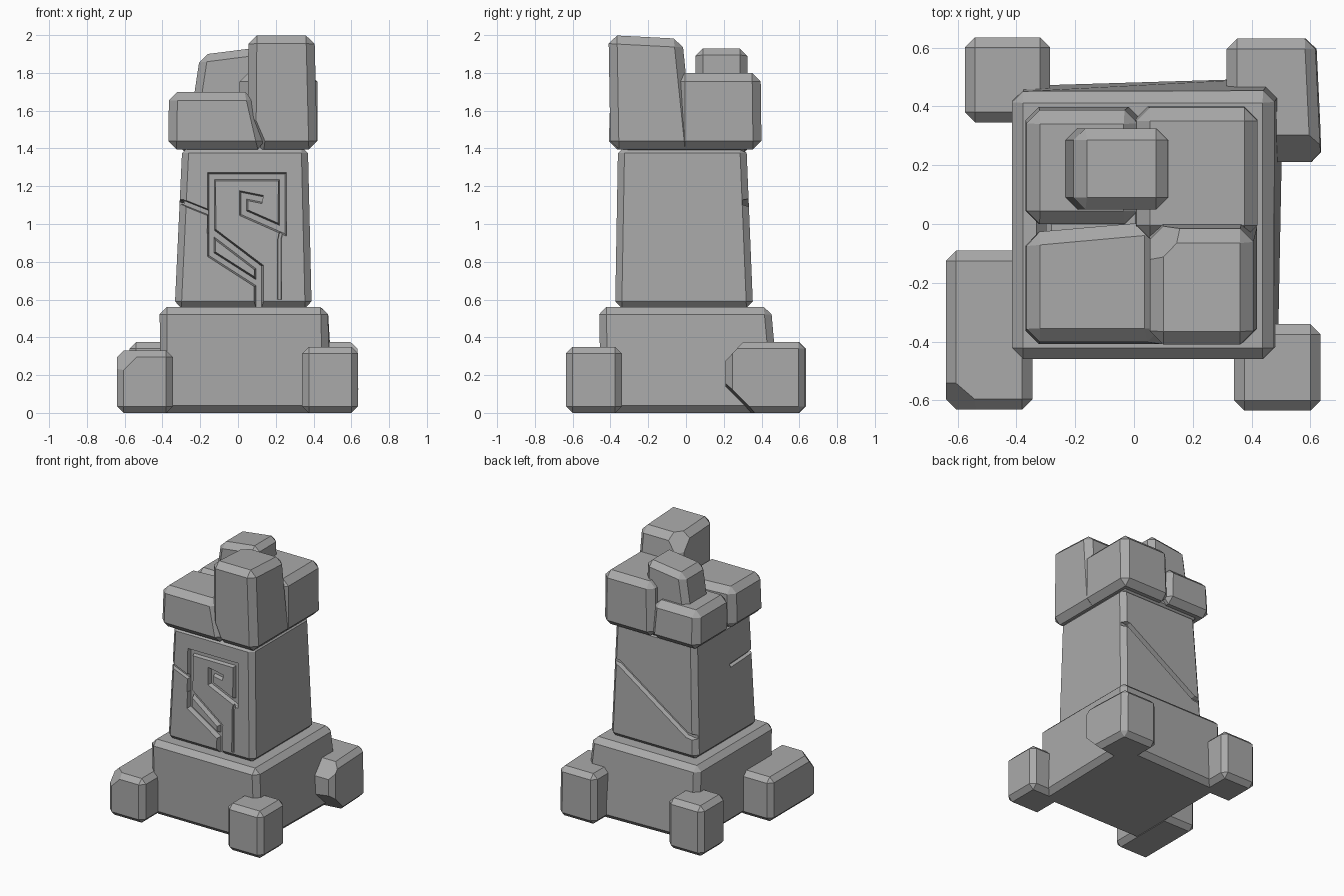
import bpy, bmesh
from mathutils import Vector

old = bpy.data.objects.get("Cube")
if old:
    bpy.data.objects.remove(old, do_unlink=True)

stone = bpy.data.materials.new("grey stone")
stone.use_nodes = True
GREY = (0.4, 0.4, 0.4, 1)
stone.diffuse_color = GREY
stone.node_tree.nodes["Principled BSDF"].inputs["Base Color"].default_value = GREY


def finish(name, bm):
    bmesh.ops.recalc_face_normals(bm, faces=bm.faces)
    mesh = bpy.data.meshes.new(name)
    bm.to_mesh(mesh)
    bm.free()
    mesh.materials.append(stone)
    obj = bpy.data.objects.new(name, mesh)
    bpy.context.collection.objects.link(obj)
    return obj


def chip(bm, point, normal):
    """Slice a flake off the block along a plane."""
    geom = bm.verts[:] + bm.edges[:] + bm.faces[:]
    cut = bmesh.ops.bisect_plane(bm, geom=geom, plane_co=point, plane_no=normal, clear_outer=True)
    edges = [e for e in cut["geom_cut"] if isinstance(e, bmesh.types.BMEdge)]
    if edges:
        bmesh.ops.edgeloop_fill(bm, edges=edges)


def block(name, low, high, z, bevel, shifts=(), chips=()):
    """Tapered chamfered stone; low/high are x0, x1, y0, y1. Corners run
    counter-clockwise from front right side (-x, -y), bottom then top."""
    bm = bmesh.new()
    verts = []
    for (x0, x1, y0, y1), h in zip((low, high), z):
        verts += [bm.verts.new((x, y, h)) for x, y in ((x0, y0), (x1, y0), (x1, y1), (x0, y1))]
    for index, offset in shifts:
        verts[index].co += Vector(offset)
    bm.faces.new(verts[3::-1])
    bm.faces.new(verts[4:])
    for i in range(4):
        j = (i + 1) % 4
        bm.faces.new((verts[i], verts[j], verts[j + 4], verts[i + 4]))
    bmesh.ops.bevel(bm, geom=bm.edges[:], offset=bevel, segments=1, profile=0.5, affect='EDGES')
    for point, normal in chips:
        chip(bm, point, normal)
    return finish(name, bm)


def groove(path, place, half, depth):
    """Mitred trapezoid strip; place(u, v, out) maps it onto a wall."""
    pts = [Vector(p) for p in path]
    bm = bmesh.new()
    rings = []
    for i, p in enumerate(pts):
        a = (p - pts[i - 1]).normalized() if i else (pts[1] - p).normalized()
        b = (pts[i + 1] - p).normalized() if i < len(pts) - 1 else a
        side = Vector((-a.y - b.y, a.x + b.x)).normalized()
        side /= max(0.5, side.dot(Vector((-a.y, a.x))))
        ring = []
        for w, out in ((-1.4, 0.04), (1.4, 0.04), (0.6, -depth), (-0.6, -depth)):
            q = p + side * half * w
            ring.append(bm.verts.new(place(q.x, q.y, out)))
        rings.append(ring)
    for r, s in zip(rings, rings[1:]):
        for k in range(4):
            m = (k + 1) % 4
            bm.faces.new((r[k], r[m], s[m], s[k]))
    bm.faces.new(rings[0])
    bm.faces.new(rings[-1])
    return finish("groove_cutter", bm)


def carve(obj, cutters):
    for c in cutters:
        c.hide_render = True
        mod = obj.modifiers.new("carve", 'BOOLEAN')
        mod.operation = 'DIFFERENCE'
        mod.solver = 'EXACT'
        mod.object = c
    graph = bpy.context.evaluated_depsgraph_get()
    mesh = bpy.data.meshes.new_from_object(obj.evaluated_get(graph))
    obj.modifiers.clear()
    obj.data = mesh
    for c in cutters:
        bpy.data.objects.remove(c, do_unlink=True)


# Plinth
block("plinth", (-.41, .49, -.45, .47), (-.415, .475, -.46, .45), (0, .56), .038,
      shifts=[(2, (.02, .03, 0))])

# Corner feet
block("front_right_foot", (-.64, -.345, -.63, -.09), (-.64, -.345, -.63, -.09), (0, .33), .035,
      chips=[((-.6, -.58, .29), (-.6, -.7, .6))])
block("front_left_foot", (.34, .635, -.635, -.34), (.34, .635, -.635, -.34), (0, .35), .035)
block("back_right_foot", (-.575, -.285, .345, .635), (-.575, -.285, .345, .635), (0, .375), .035)
block("back_left_foot", (.315, .62, .21, .63), (.315, .615, .21, .63), (0, .375), .035,
      shifts=[(1, (.02, 0, 0)), (5, (.02, 0, 0))],
      chips=[((.5, .26, .33), (0, -.7, .65)), ((.5, .27, .08), (.1, -.7, -.7))])

# Tapered shaft
shaft = block("shaft", (-.335, .39, -.375, .355), (-.295, .37, -.36, .32), (.555, 1.41), .035)


def front(u, v, out):
    return (u, -.367 - out, v)


def back(u, v, out):
    return (u, .337 + out - .04 * (v - .98), v)


def side(u, v, out):
    return (-.31 - out, u, v)


# Carved spiral, cracks on the walls
spiral = [(.13, 1.13), (.03, 1.15), (.03, 1.06), (.235, .97), (.235, 1.25),
          (-.14, 1.25), (-.14, .96), (.11, .77), (.11, .5)]
carve(shaft, [
    groove(spiral, front, .024, .03),
    groove([(-.14, .98), (-.14, .84), (.11, .68)], front, .022, .03),
    groove([(.235, .99), (.22, .92), (.22, .6)], front, .012, .012),
    groove([(-.37, 1.13), (-.28, 1.11), (-.13, 1.05)], front, .018, .025),
    groove([(-.42, 1.13), (-.3, 1.11), (-.08, 1.1)], side, .016, .025),
    groove([(.42, 1.12), (.32, 1.11), (-.25, .73), (-.4, .71)], back, .022, .03),
])

# Broken crown
block("crown_core", (-.3, .36, -.33, .33), (-.3, .36, -.33, .33), (1.38, 1.62), .02)
block("crown_tall_stone", (.05, .42, -.4, .04), (.055, .405, -.41, -.02), (1.395, 2), .045,
      shifts=[(6, (0, 0, -.02)), (7, (0, 0, -.02))],
      chips=[((.1, -.4, 1.535), (-.9, -.5, -.4)), ((.1, -.1, 1.97), (-.6, .6, .5))])
block("crown_front_stone", (-.37, .15, -.41, -.03), (-.365, .08, -.4, -.03), (1.395, 1.7), .045,
      shifts=[(2, (0, .04, 0)), (6, (0, .04, 0))])
block("crown_back_stone", (-.37, .03, 0, .4), (-.365, .01, 0, .385), (1.395, 1.68), .045)
block("crown_side_stone", (0, .42, -.05, .4), (.01, .42, -.05, .395), (1.395, 1.8), .045)
block("loose_stone", (-.245, .12, .05, .325), (-.2, .115, .05, .325), (1.6, 1.935), .04,
      shifts=[(4, (0, 0, -.04)), (7, (0, 0, -.04))])
